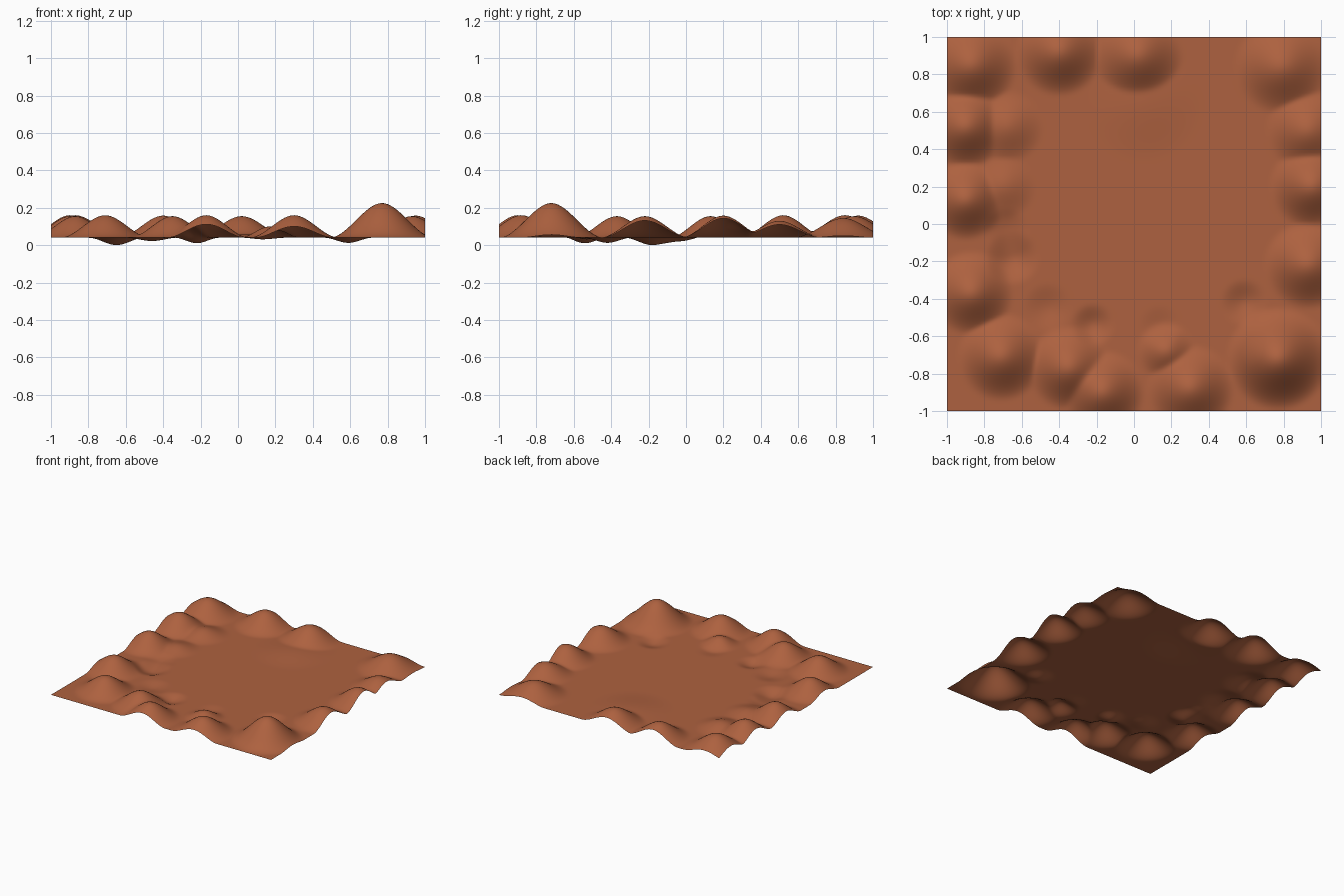
import bpy, bmesh
from math import hypot

BASE = 0.04      # height of the level ground
N = 120          # grid divisions

# rim mounds: x, y, height, radius
MOUNDS = [
    (0.77, -0.72, 0.185, 0.28),
    (0.30, -0.88, 0.12, 0.24), (-0.17, -0.90, 0.12, 0.23),
    (-0.35, -0.77, 0.115, 0.23), (-0.71, -0.71, 0.12, 0.24),
    (-0.87, -0.37, 0.115, 0.23), (-0.90, 0.13, 0.115, 0.22),
    (-0.90, 0.52, 0.12, 0.23), (-0.87, 0.85, 0.12, 0.25),
    (-0.40, 0.92, 0.118, 0.24), (0.02, 0.90, 0.115, 0.25),
    (0.79, 0.84, 0.105, 0.26),
    (0.93, 0.50, 0.09, 0.23), (0.95, 0.20, 0.118, 0.23),
    (0.93, -0.22, 0.115, 0.24),
    # lower swells inside the rim
    (-0.68, 0.52, 0.05, 0.20), (-0.70, 0.20, 0.035, 0.18),
    (0.17, -0.68, 0.06, 0.16), (0.05, 0.65, 0.018, 0.32),
]
# shallow hollows: x, y, depth, radius
HOLLOWS = [
    (-0.65, -0.18, 0.040, 0.15), (-0.22, -0.54, 0.030, 0.12),
    (0.59, -0.42, 0.028, 0.13), (-0.68, -0.04, 0.020, 0.13),
    (-0.46, -0.45, 0.018, 0.14), (0.14, -0.55, 0.010, 0.12),
]


def brush(x, y, spot):
    """Smooth round falloff of one mound or hollow."""
    cx, cy, h, r = spot
    p = max(0.0, 1 - hypot(x - cx, y - cy) / r)
    return h * p * p * (3 - 2 * p)


def height(x, y):
    # soft maximum so neighbouring mounds merge without piling up
    up = sum(brush(x, y, m) ** 4 for m in MOUNDS) ** 0.25
    down = sum(brush(x, y, d) for d in HOLLOWS)
    return max(0.0, BASE + up - down)


# ground sheet
bm = bmesh.new()
bmesh.ops.create_grid(bm, x_segments=N, y_segments=N, size=1)
for v in bm.verts:
    v.co.z = height(v.co.x, v.co.y)
for f in bm.faces:
    f.smooth = True
mesh = bpy.data.meshes.new("desert_ground")
bm.to_mesh(mesh)
bm.free()
ground = bpy.data.objects.new("desert_ground", mesh)
bpy.context.collection.objects.link(ground)

# reddish earth colour
earth = bpy.data.materials.new("red_earth")
earth.diffuse_color = (0.42, 0.12, 0.05, 1)
mesh.materials.append(earth)
